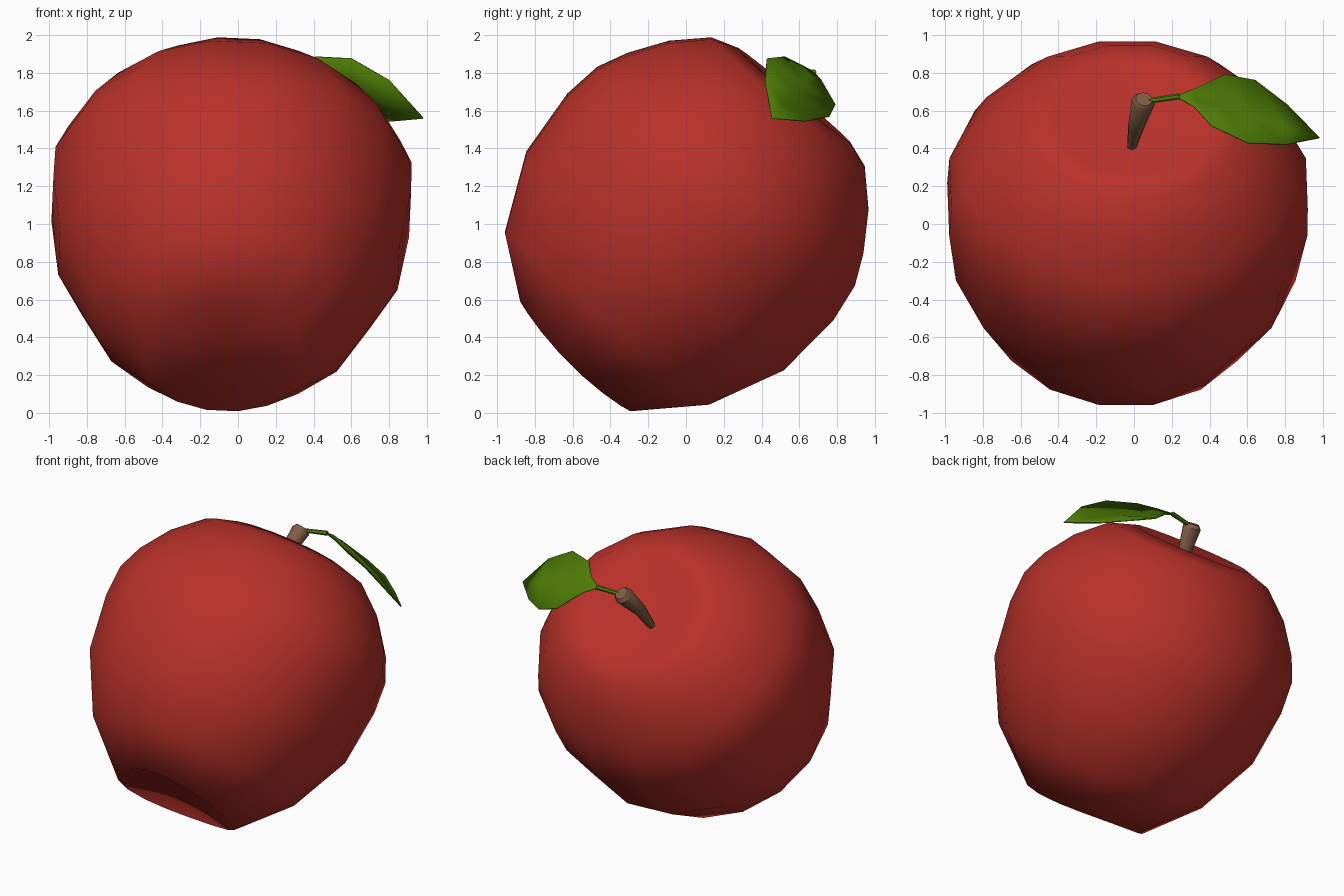
import bpy, bmesh, math
from mathutils import Vector, Matrix

if "Cube" in bpy.data.objects:
    bpy.data.objects.remove(bpy.data.objects["Cube"])


def material(name, rgb):
    m = bpy.data.materials.new(name)
    m.diffuse_color = (*rgb, 1)
    m.use_nodes = True
    m.node_tree.nodes["Principled BSDF"].inputs["Base Color"].default_value = m.diffuse_color
    return m


RED = material("apple red", (0.49, 0.031, 0.023))
BROWN = material("stem brown", (0.22, 0.11, 0.06))
GREEN = material("leaf green", (0.08, 0.21, 0.002))


def make(name, bm, mat, angle):
    bmesh.ops.recalc_face_normals(bm, faces=bm.faces)
    me = bpy.data.meshes.new(name)
    bm.to_mesh(me)
    bm.free()
    me.materials.append(mat)
    ob = bpy.data.objects.new(name, me)
    bpy.context.collection.objects.link(ob)
    bpy.ops.object.select_all(action='DESELECT')
    ob.select_set(True)
    bpy.context.view_layer.objects.active = ob
    if angle >= 180:
        bpy.ops.object.shade_smooth()
    else:
        bpy.ops.object.shade_smooth_by_angle(angle=math.radians(angle))
    return ob


def bridge(bm, rings):
    for a, b in zip(rings, rings[1:]):
        n = len(a)
        for i in range(n):
            bm.faces.new((a[i], a[(i + 1) % n], b[(i + 1) % n], b[i]))


# Apple body: lathed 16-sided profile (radius, height, width factor), leaning back
PROFILE = [(0.41, -0.91, 1.02), (0.705, -0.65, 1.0), (0.89, -0.255, 1.01),
           (0.92, 0.12, 1.03), (0.89, 0.33, 1.06), (0.815, 0.49, 1.08),
           (0.69, 0.68, 1.08), (0.53, 0.84, 1.06), (0.385, 0.89, 1.04)]
N = 16
bm = bmesh.new()
rings = []
for r, z, wide in PROFILE:
    rv = r / math.cos(math.pi / N)
    ring = []
    for i in range(N):
        t = 2 * math.pi * (i + 0.5) / N
        x, y = wide * rv * math.cos(t), rv * math.sin(t)
        # the underside is slightly slanted and lower at its sides
        dz = -0.085 * y - 0.04 * math.cos(t) ** 2 if z < -0.8 else 0
        ring.append(bm.verts.new((x, y, z + dz)))
    rings.append(ring)
bridge(bm, rings)
# Dimples at both ends
for ring, z in ((rings[0], -0.82), (rings[-1], 0.63)):
    c = bm.verts.new((0, 0, z))
    for i in range(N):
        bm.faces.new((ring[i], ring[(i + 1) % N], c))
lean = (Matrix.Translation((-0.04, 0, 1.0)) @ Matrix.Rotation(math.radians(2.6), 4, 'Y')
        @ Matrix.Rotation(math.radians(-40), 4, 'X'))
bm.transform(lean)
make("apple_body", bm, RED, 180)


# Tapered tubes for the stem and leaf stalk
def tube(name, path, radii, sides, mat):
    bm = bmesh.new()
    rings = []
    axis = (Vector(path[-1]) - Vector(path[0])).normalized()
    rot = axis.to_track_quat('Z', 'Y')
    for p, r in zip(path, radii):
        rings.append([bm.verts.new(Vector(p) + rot @ Vector(
            (r * math.cos(2 * math.pi * i / sides), r * math.sin(2 * math.pi * i / sides), 0)))
            for i in range(sides)])
    bridge(bm, rings)
    bm.faces.new(rings[0])
    bm.faces.new(rings[-1])
    return make(name, bm, mat, 40)


tube("stem", [(-0.015, 0.395, 1.475), (0.01, 0.51, 1.64), (0.048, 0.645, 1.785), (0.053, 0.66, 1.805)],
     [0.022, 0.042, 0.062, 0.045], 10, BROWN)
tube("leaf_stalk", [(0.07, 0.65, 1.79), (0.24, 0.675, 1.805)], [0.014, 0.016], 6, GREEN)

# Leaf: rows of back edge, sunken midrib, front edge, drooping over the apple's shoulder
ROWS = [((0.32, 0.715, 1.76), (0.32, 0.65, 1.785), (0.32, 0.62, 1.835)),
        ((0.48, 0.79, 1.63), (0.44, 0.63, 1.73), (0.41, 0.52, 1.885)),
        ((0.64, 0.76, 1.57), (0.61, 0.575, 1.695), (0.60, 0.43, 1.875)),
        ((0.81, 0.63, 1.545), (0.80, 0.51, 1.63), (0.80, 0.42, 1.76))]
bm = bmesh.new()
rows = [[bm.verts.new(p) for p in row] for row in ROWS]
base = bm.verts.new((0.22, 0.675, 1.805))
tip = bm.verts.new((0.98, 0.455, 1.56))
for k in range(2):
    bm.faces.new((base, rows[0][k], rows[0][k + 1]))
    for a, b in zip(rows, rows[1:]):
        bm.faces.new((a[k], b[k], b[k + 1], a[k + 1]))
    bm.faces.new((rows[-1][k], tip, rows[-1][k + 1]))
leaf = make("leaf", bm, GREEN, 60)
thick = leaf.modifiers.new("thickness", 'SOLIDIFY')
thick.thickness = 0.008
thick.offset = 0
